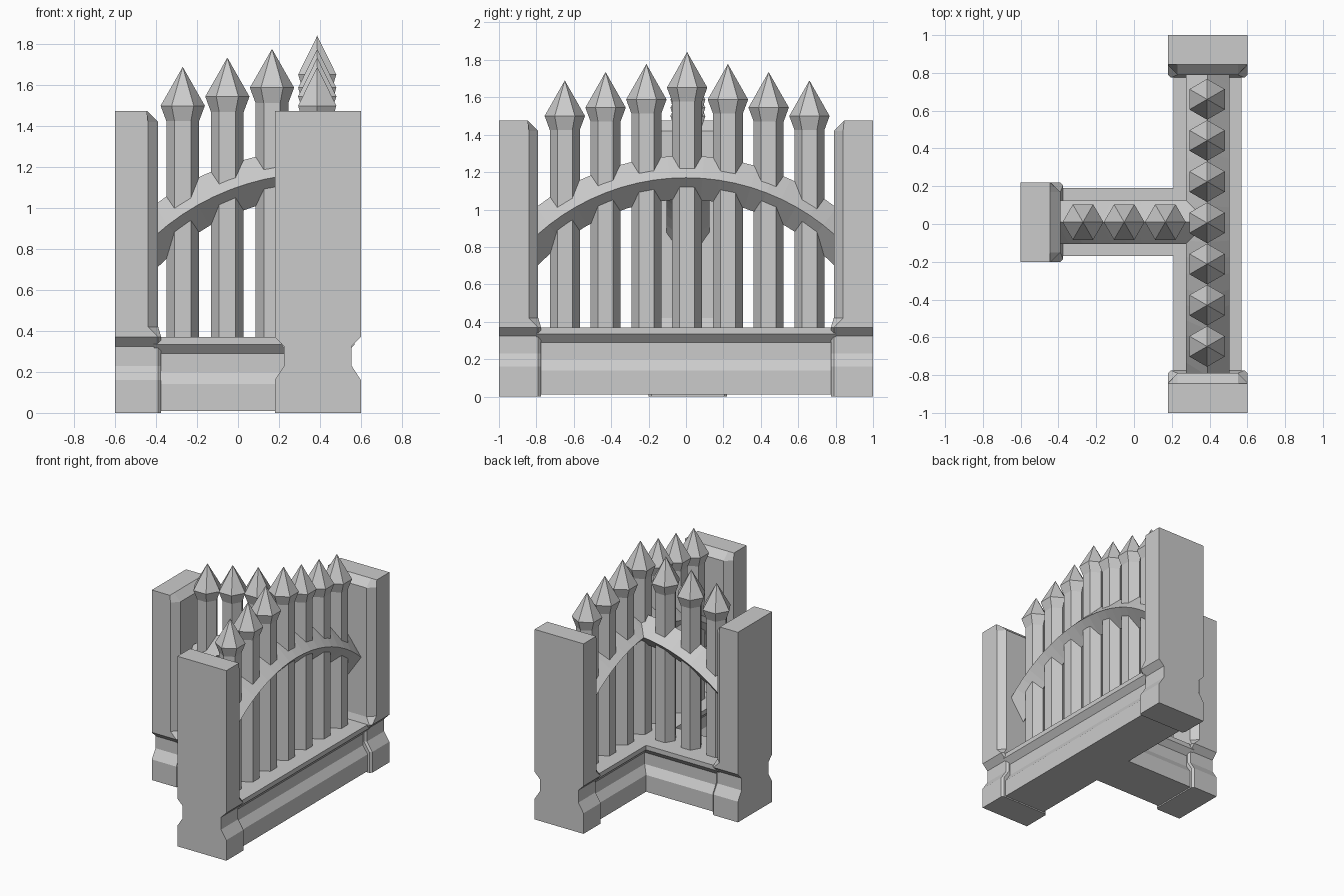
import bpy, bmesh, math
from mathutils import Matrix

if "Cube" in bpy.data.objects:
    bpy.data.objects.remove(bpy.data.objects["Cube"])

CX, CY = 0.39, 0.01      # centre lines of the main run and of the branch


def loft(name, rings, loc=(0, 0, 0), rot=0.0):
    """Skin a list of equal-length closed rings and cap both ends."""
    bm = bmesh.new()
    loops = [[bm.verts.new(p) for p in r] for r in rings]
    n = len(loops[0])
    for a, b in zip(loops, loops[1:]):
        for i in range(n):
            j = (i + 1) % n
            bm.faces.new((a[i], a[j], b[j], b[i]))
    bm.faces.new(loops[0])
    bm.faces.new(loops[-1])
    bmesh.ops.remove_doubles(bm, verts=bm.verts, dist=1e-5)
    bmesh.ops.recalc_face_normals(bm, faces=bm.faces)
    me = bpy.data.meshes.new(name)
    bm.to_mesh(me)
    bm.free()
    ob = bpy.data.objects.new(name, me)
    ob.matrix_world = Matrix.Translation(loc) @ Matrix.Rotation(rot, 4, 'Z')
    bpy.context.collection.objects.link(ob)
    return ob


def post(name, loc, rot):
    # outer face at local y = 0, inner chamfered face towards +y
    # each section: z, half width, side depth, inner half width, inner depth
    sections = [
        (0.00, 0.21, 0.21, 0.195, 0.225), (0.16, 0.21, 0.21, 0.195, 0.225),
        (0.23, 0.165, 0.21, 0.15, 0.225), (0.325, 0.165, 0.21, 0.15, 0.225),
        (0.37, 0.21, 0.21, 0.195, 0.225), (0.42, 0.21, 0.16, 0.16, 0.21),
        (1.42, 0.21, 0.16, 0.16, 0.21), (1.475, 0.21, 0.155, 0.16, 0.155)]
    loft(name, [[(-w, 0, z), (w, 0, z), (w, d, z), (wi, di, z), (-wi, di, z), (-w, d, z)]
                for z, w, d, wi, di in sections], loc, rot)


def wall(name, y0, y1, loc, rot):
    half = [(0.18, 0.01), (0.18, 0.14), (0.14, 0.2), (0.14, 0.29), (0.18, 0.335), (0.18, 0.37)]
    prof = half + [(-x, z) for x, z in reversed(half)]
    loft(name, [[(x, y, z) for x, z in prof] for y in (y0, y1)], loc, rot)


def rail(name, a0, a1, steps, loc, rot):
    # diamond section swept along an arc, ends cut upright at the posts
    R, zc, h, w = 1.19, -0.02, 0.117, 0.115
    rings = []
    for i in range(steps + 1):
        t = a0 + (a1 - a0) * i / steps
        rings.append([(x, math.sin(t) * r if abs(t) < A_END - 1e-6 else math.copysign(0.8, t),
                       zc + (math.cos(t) * r if abs(t) < A_END - 1e-6 else math.sqrt(r * r - 0.64)))
                      for x, r in ((0, R - h), (w, R), (0, R + h), (-w, R))])
    loft(name, rings, loc, rot)


def picket(name, x, y, tip, rot):
    rings = []
    for z, r in ((0.36, 0.08), (tip - 0.265, 0.08), (tip - 0.19, 0.108), (tip, 0.0)):
        rings.append([(r * math.sin(k * math.pi / 3), r * math.cos(k * math.pi / 3), z)
                      for k in range(6)])
    loft(name, rings, (x, y, 0), rot)


A_END = math.asin(0.8 / 1.19)
Q = -math.pi / 2         # turns local +y to +x

# end posts
post("front_post", (CX, -1, 0), 0)
post("back_post", (CX, 1, 0), math.pi)
post("branch_post", (-0.6, CY, 0), Q)

# plinth walls
wall("main_plinth", -0.8, 0.8, (CX, 0, 0), 0)
wall("branch_plinth", -0.8, 0, (CX, CY, 0), Q)

# arched rails
rail("main_rail", -A_END, A_END, 20, (CX, 0, 0), 0)
rail("branch_rail", -A_END, 0, 10, (CX, CY, 0), Q)

# spear-headed pickets, rising towards the junction
TIPS = [1.842, 1.778, 1.735, 1.69]
STEP = 0.218
for i in range(-3, 4):
    picket(f"main_picket_{i + 4}", CX - 0.003, 0.006 + i * STEP, TIPS[abs(i)], 0)
for i in range(1, 4):
    picket(f"branch_picket_{i}", CX - 0.006 - i * STEP, CY, TIPS[i], Q)
